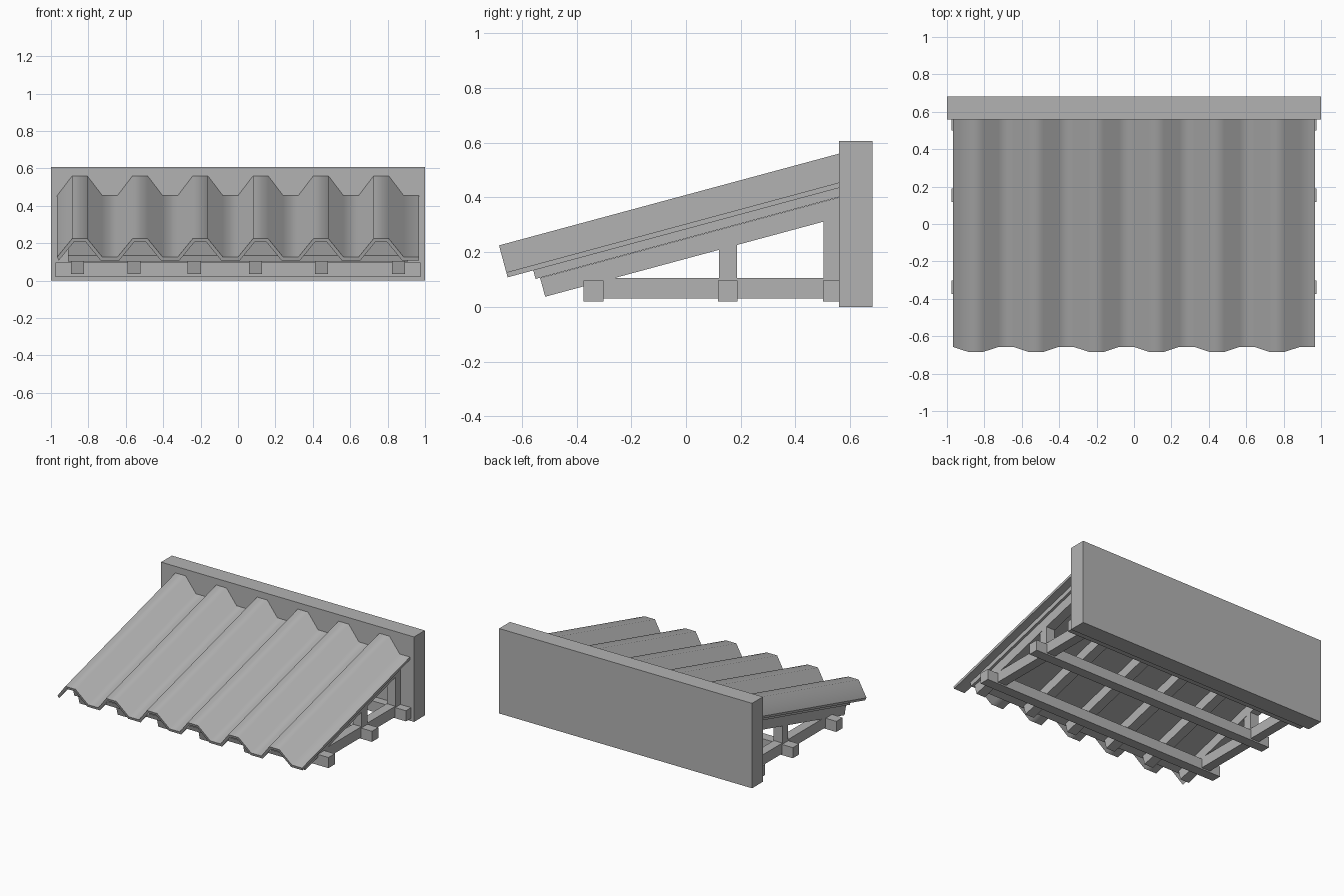
import bpy, math

if "Cube" in bpy.data.objects:
    bpy.data.objects.remove(bpy.data.objects["Cube"])

ANGLE = math.radians(15.1)
C, S = math.cos(ANGLE), math.sin(ANGLE)

# Mid grey for every part
grey = bpy.data.materials.new("mid_grey")
grey.diffuse_color = (0.45, 0.45, 0.45, 1)
grey.use_nodes = True
grey.node_tree.nodes["Principled BSDF"].inputs["Base Color"].default_value = grey.diffuse_color


def make(name, verts, faces):
    mesh = bpy.data.meshes.new(name)
    mesh.from_pydata(verts, [], faces)
    mesh.materials.append(grey)
    ob = bpy.data.objects.new(name, mesh)
    bpy.context.collection.objects.link(ob)
    return ob


def prism(name, profile, x0, x1):
    """Extrude a counter-clockwise (y, z) profile from x0 to x1."""
    n = len(profile)
    verts = [(x, y, z) for x in (x0, x1) for y, z in profile]
    faces = [tuple(range(n))[::-1], tuple(range(n, 2 * n))]
    faces += [(i, (i + 1) % n, n + (i + 1) % n, n + i) for i in range(n)]
    return make(name, verts, faces)


def box(name, x0, x1, y0, y1, z0, z1):
    return prism(name, [(y0, z0), (y1, z0), (y1, z1), (y0, z1)], x0, x1)


def slope(y, z, u, v):
    """Point u along and v above the roof slope, starting at (y, z)."""
    return (y + u * C - v * S, z + u * S + v * C)


def sloped_board(name, x0, x1, y, z, thick, y_end=0.57):
    length = (y_end - y) / C
    pts = [slope(y, z, 0, 0), slope(y, z, length, 0),
           slope(y, z, length + thick * S / C, thick), slope(y, z, 0, thick)]
    return prism(name, pts, x0, x1)


# Back wall
box("wall", -1, 1, 0.56, 0.682, 0, 0.607)

# Corrugated sheet: upper profile, mitred lower profile, swept up the slope
T, TOP, LOW, PERIOD = 0.019, 0.122, 0.02, 1.934 / 6
M = T * 0.47
upper, lower = [], []
for i in range(6):
    x = -0.967 + i * PERIOD
    for k, (v, s) in enumerate([(LOW, M), (TOP, M), (TOP, -M), (LOW, -M)]):
        upper.append((x + k * PERIOD / 4, v))
        lower.append((x + k * PERIOD / 4 + s, v - T))
upper.append((0.967, LOW))
lower.append((0.967, LOW - T))
loop = lower + upper[::-1]
n, m = len(loop), len(upper)
verts = [(x, *slope(-0.652, 0.107, u, v)) for u in (0, 1.295) for x, v in loop]
faces = [(i, n + i, n + (i + 1) % n, (i + 1) % n) for i in range(n)]
for i in range(m - 1):
    q = (i, i + 1, n - 2 - i, n - 1 - i)
    faces += [q, tuple(j + n for j in q[::-1])]
sheet = make("corrugated_sheet", verts, faces)
bpy.context.view_layer.objects.active = sheet
sheet.select_set(True)
bpy.ops.object.mode_set(mode='EDIT')
bpy.ops.mesh.select_all(action='SELECT')
bpy.ops.mesh.normals_make_consistent(inside=False)
bpy.ops.object.mode_set(mode='OBJECT')
bpy.ops.object.shade_smooth_by_angle(angle=math.radians(60))

# Deck under the sheet
sloped_board("deck_panel", -0.91, 0.91, -0.55, 0.102, 0.034)

# Rafters
for x in (-0.858, -0.556, -0.234, 0.094, 0.446, 0.858):
    sloped_board("rafter", x - 0.035, x + 0.035, -0.515, 0.037, 0.071)

# Floor frame: long cross beams
for y in (-0.338, 0.153, 0.537):
    box("cross_beam", -0.977, 0.977, y - 0.036, y + 0.036, 0.02, 0.096)

# Side beams and posts at both ends
for x in (-0.858, 0.858):
    a, b = x - 0.034, x + 0.034
    box("side_beam", a, b, -0.365, 0.565, 0.03, 0.105)
    box("middle_post", a, b, 0.12, 0.186, 0.1, 0.23)
    box("wall_post", a, b, 0.503, 0.565, 0.1, 0.33)
